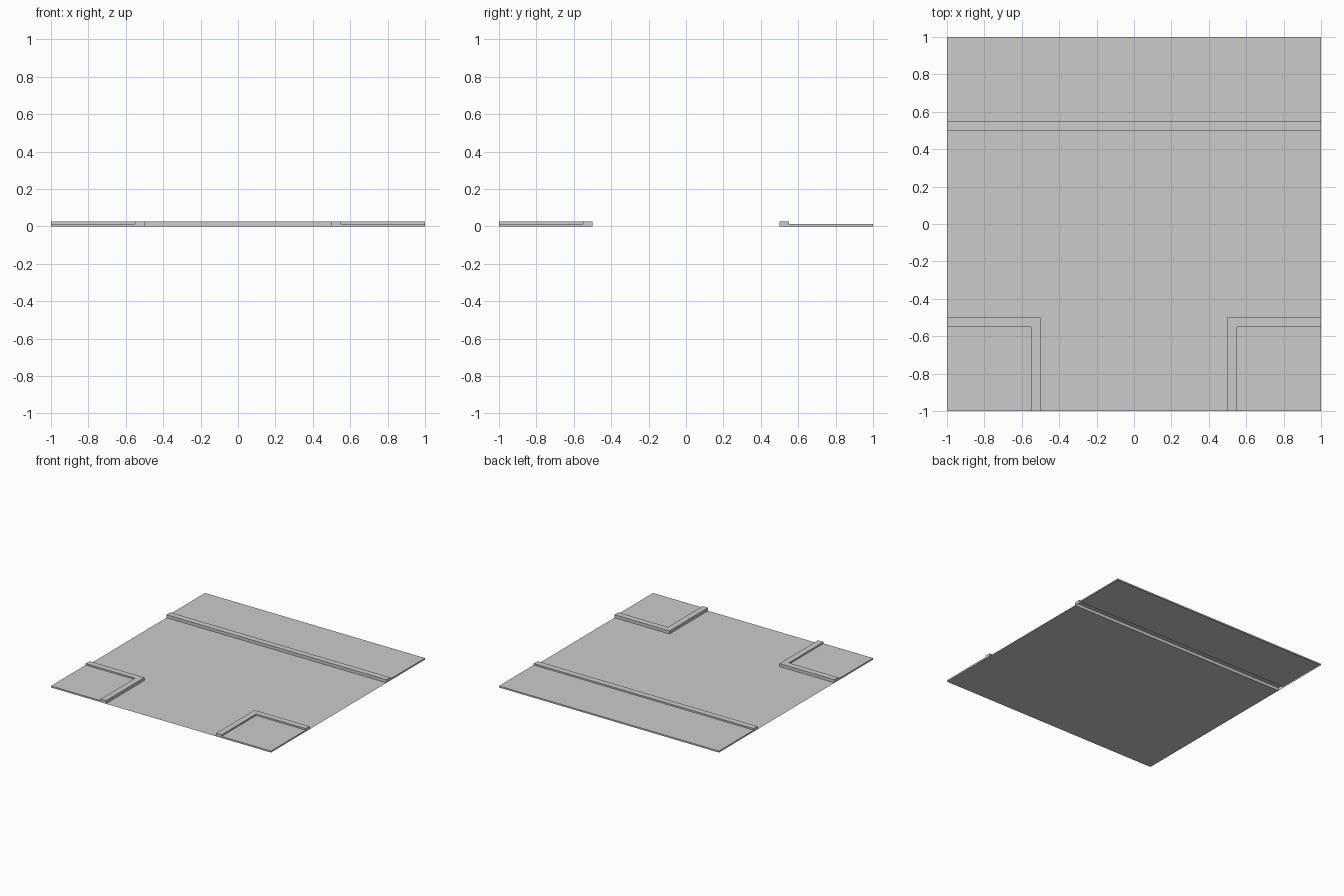
import bpy
import bmesh

if "Cube" in bpy.data.objects:
    bpy.data.objects.remove(bpy.data.objects["Cube"])

HALF, INNER, KERB = 1.0, 0.5, 0.55
KERB_TOP, PAVE_TOP = 0.025, 0.0125

grey = bpy.data.materials.new("concrete grey")
grey.use_nodes = True
COLOUR = (0.6, 0.6, 0.6, 1)
grey.diffuse_color = COLOUR
grey.node_tree.nodes["Principled BSDF"].inputs["Base Color"].default_value = COLOUR


def finish(name, bm):
    mesh = bpy.data.meshes.new(name)
    bm.to_mesh(mesh)
    bm.free()
    mesh.materials.append(grey)
    obj = bpy.data.objects.new(name, mesh)
    bpy.context.collection.objects.link(obj)
    return obj


def prism(name, outline, top):
    """Upright shell with open bottom, from a counter-clockwise outline."""
    bm = bmesh.new()
    low = [bm.verts.new((x, y, 0)) for x, y in outline]
    high = [bm.verts.new((x, y, top)) for x, y in outline]
    bm.faces.new(high)
    for i in range(len(outline)):
        j = (i + 1) % len(outline)
        bm.faces.new((low[i], low[j], high[j], high[i]))
    bmesh.ops.recalc_face_normals(bm, faces=bm.faces)
    return finish(name, bm)


# Road sheet, running under the front corners
bm = bmesh.new()
bm.faces.new([bm.verts.new((x, y, 0)) for x, y in
              ((-HALF, -HALF), (HALF, -HALF), (HALF, INNER), (-HALF, INNER))])
finish("road", bm)

# Back pavement with kerb: a profile swept along x, open underneath
profile = [(INNER, 0), (INNER, KERB_TOP), (KERB, KERB_TOP),
           (KERB, PAVE_TOP), (HALF, PAVE_TOP), (HALF, 0)]
bm = bmesh.new()
left = [bm.verts.new((HALF, y, z)) for y, z in profile]
right = [bm.verts.new((-HALF, y, z)) for y, z in profile]
for i in range(len(profile) - 1):
    bm.faces.new((left[i], left[i + 1], right[i + 1], right[i]))
bm.faces.new(left[::-1])
bm.faces.new(right)
finish("back_pavement", bm)

# Front corner pavements with L-shaped kerbs
for side, s in (("left", 1), ("right", -1)):
    kerb = [(INNER, -HALF), (KERB, -HALF), (KERB, -KERB),
            (HALF, -KERB), (HALF, -INNER), (INNER, -INNER)]
    slab = [(KERB, -HALF), (HALF, -HALF), (HALF, -KERB), (KERB, -KERB)]
    for part, outline, top in (("kerb", kerb, KERB_TOP), ("pavement", slab, PAVE_TOP)):
        points = [(s * x, y) for x, y in outline]
        prism(f"front_{side}_{part}", points[::s], top)
